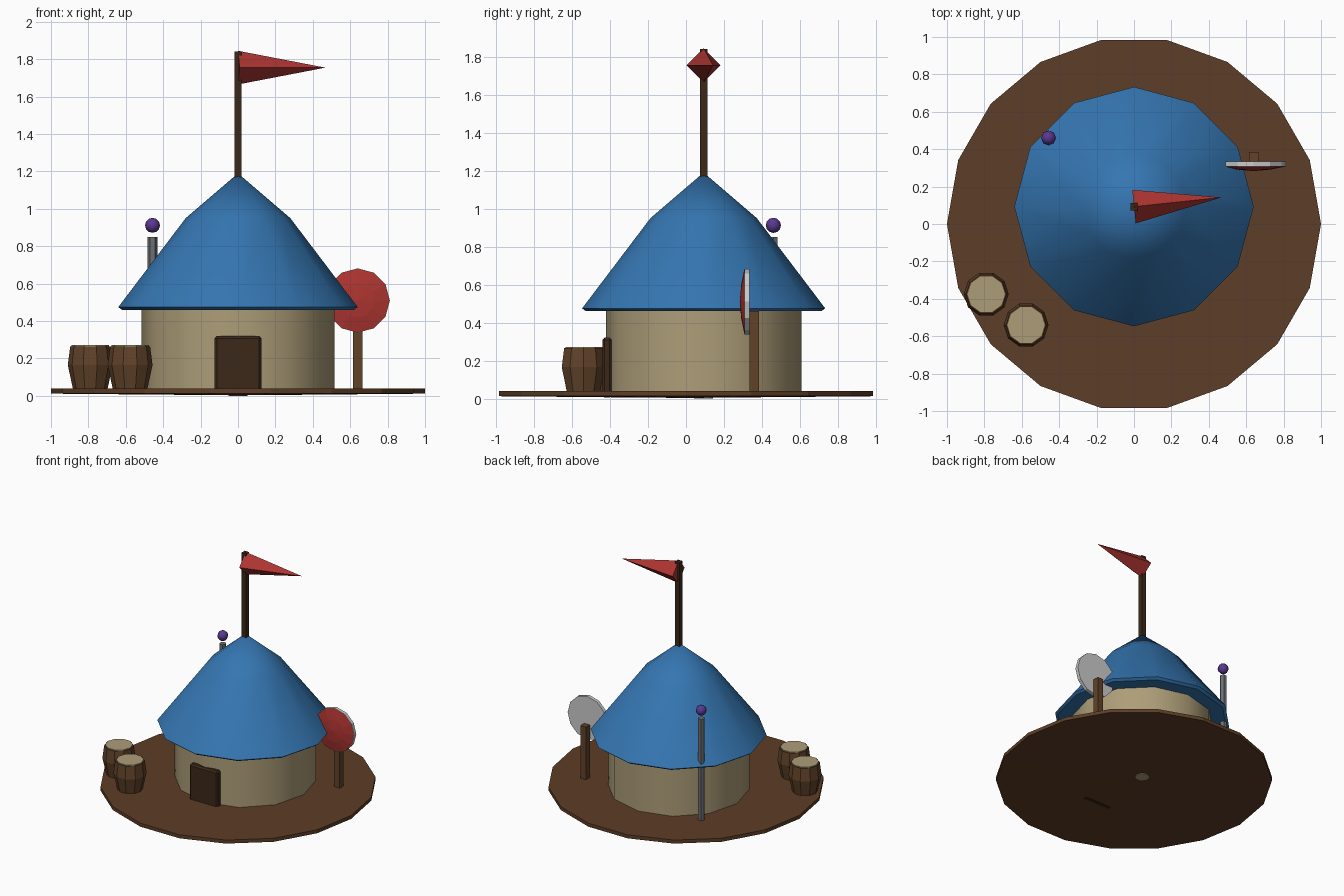
import bpy, math
from mathutils import Vector, Matrix

if "Cube" in bpy.data.objects:
    bpy.data.objects.remove(bpy.data.objects["Cube"])


def material(name, rgb):
    m = bpy.data.materials.new(name)
    m.diffuse_color = (*rgb, 1)
    m.use_nodes = True
    m.node_tree.nodes["Principled BSDF"].inputs["Base Color"].default_value = m.diffuse_color
    return m


EARTH = material("earth", (0.11, 0.048, 0.02))
WOOD = material("wood", (0.12, 0.055, 0.022))
DARK = material("dark_wood", (0.045, 0.022, 0.01))
PLASTER = material("plaster", (0.42, 0.34, 0.19))
ROOF = material("roof_blue", (0.035, 0.18, 0.44))
RED = material("red", (0.42, 0.035, 0.03))
PURPLE = material("purple", (0.1, 0.04, 0.28))


def finish(name, verts, faces, mat=None, matrix=Matrix(), smooth=0):
    me = bpy.data.meshes.new(name)
    me.from_pydata([matrix @ Vector(v) for v in verts], [], faces)
    me.update()
    if smooth:
        me.polygons.foreach_set("use_smooth", [True] * len(me.polygons))
        me.set_sharp_from_angle(angle=math.radians(smooth))
    if mat:
        me.materials.append(mat)
    ob = bpy.data.objects.new(name, me)
    bpy.context.collection.objects.link(ob)
    return ob


def lathe(name, profile, sides, mat=None, matrix=Matrix(), smooth=0):
    """Spin (radius, z) points, listed bottom to top, around z."""
    verts, rings, faces = [], [], []
    for r, z in profile:
        n = sides if r > 0 else 1
        rings.append(range(len(verts), len(verts) + n))
        for i in range(n):
            a = math.tau * i / sides
            verts.append((r * math.cos(a), r * math.sin(a), z))
    for lo, hi in zip(rings, rings[1:]):
        for i in range(sides):
            j = (i + 1) % sides
            if len(lo) == 1:
                faces.append((lo[0], hi[j], hi[i]))
            elif len(hi) == 1:
                faces.append((lo[i], lo[j], hi[0]))
            else:
                faces.append((lo[i], lo[j], hi[j], hi[i]))
    return finish(name, verts, faces, mat, matrix, smooth)


def box(name, lo, hi, mat=None, bevel=0):
    verts = [(x, y, z) for x in (lo[0], hi[0]) for y in (lo[1], hi[1]) for z in (lo[2], hi[2])]
    faces = [(0, 1, 3, 2), (4, 6, 7, 5), (0, 4, 5, 1), (2, 3, 7, 6), (0, 2, 6, 4), (1, 5, 7, 3)]
    ob = finish(name, verts, faces, mat)
    if bevel:
        mod = ob.modifiers.new("bevel", 'BEVEL')
        mod.width, mod.segments = bevel, 1
    return ob


T = Matrix.Translation

# Ground disc
lathe("ground", [(0, 0.003), (1, 0.012), (1, 0.04), (0, 0.04)], 18, EARTH)

# Hut: wall, roof and door
HUT = T((0, 0.093, 0))
lathe("wall", [(0, 0), (0.05, 0), (0.05, 0.03), (0.515, 0.03), (0.515, 0.465), (0, 0.465)],
      12, PLASTER, HUT, 35)
lathe("roof", [(0, 0.46), (0.62, 0.46), (0.64, 0.475), (0.28, 0.95), (0, 1.19)],
      12, ROOF, HUT, 35)
box("door", (-0.125, -0.44, 0.004), (0.125, -0.39, 0.32), DARK, 0.012)

# Flagpole and pennant
box("flagpole", (-0.02, 0.073, 1.12), (0.02, 0.113, 1.84), DARK)
lathe("pennant", [(0, 0), (0.09, 0), (0, 0.47)], 4, RED,
      T((0, 0.093, 1.755)) @ Matrix.Rotation(math.radians(6), 4, 'Z')
      @ Matrix.Rotation(math.radians(90), 4, 'Y'))

# Barrels with pale lids
for n, (x, y) in enumerate([(-0.79, -0.375), (-0.577, -0.54)], 1):
    lathe(f"barrel_{n}", [(0, 0.035), (0.092, 0.035), (0.12, 0.165), (0.107, 0.265), (0, 0.265)],
          10, WOOD, T((x, y, 0)))
    lathe(f"barrel_lid_{n}", [(0, 0.25), (0.1, 0.25), (0.1, 0.272), (0, 0.272)],
          10, PLASTER, T((x, y, 0)))

# Round shield on a post, facing front
SHIELD = T((0.64, 0.335, 0.51)) @ Matrix.Rotation(math.radians(90), 4, 'X')
lathe("shield_back", [(0, 0), (0.172, 0), (0.172, 0.027), (0, 0.027)], 12, None, SHIELD)
lathe("shield_face", [(0, 0.02), (0.17, 0.028), (0.09, 0.044), (0, 0.052)], 12, RED, SHIELD)
box("shield_post", (0.615, 0.335, 0.03), (0.665, 0.385, 0.46), WOOD)

# Staff with a purple orb behind the hut
STAFF = T((-0.457, 0.46, 0))
lathe("staff", [(0, 0.03), (0.026, 0.03), (0.026, 0.85), (0, 0.85)], 6,
      material("steel", (0.15, 0.16, 0.18)), STAFF)
orb = [(0.04 * math.sin(math.pi * i / 6) if 0 < i < 6 else 0,
        0.912 - 0.04 * math.cos(math.pi * i / 6)) for i in range(7)]
lathe("orb", orb, 8, PURPLE, STAFF, 50)
